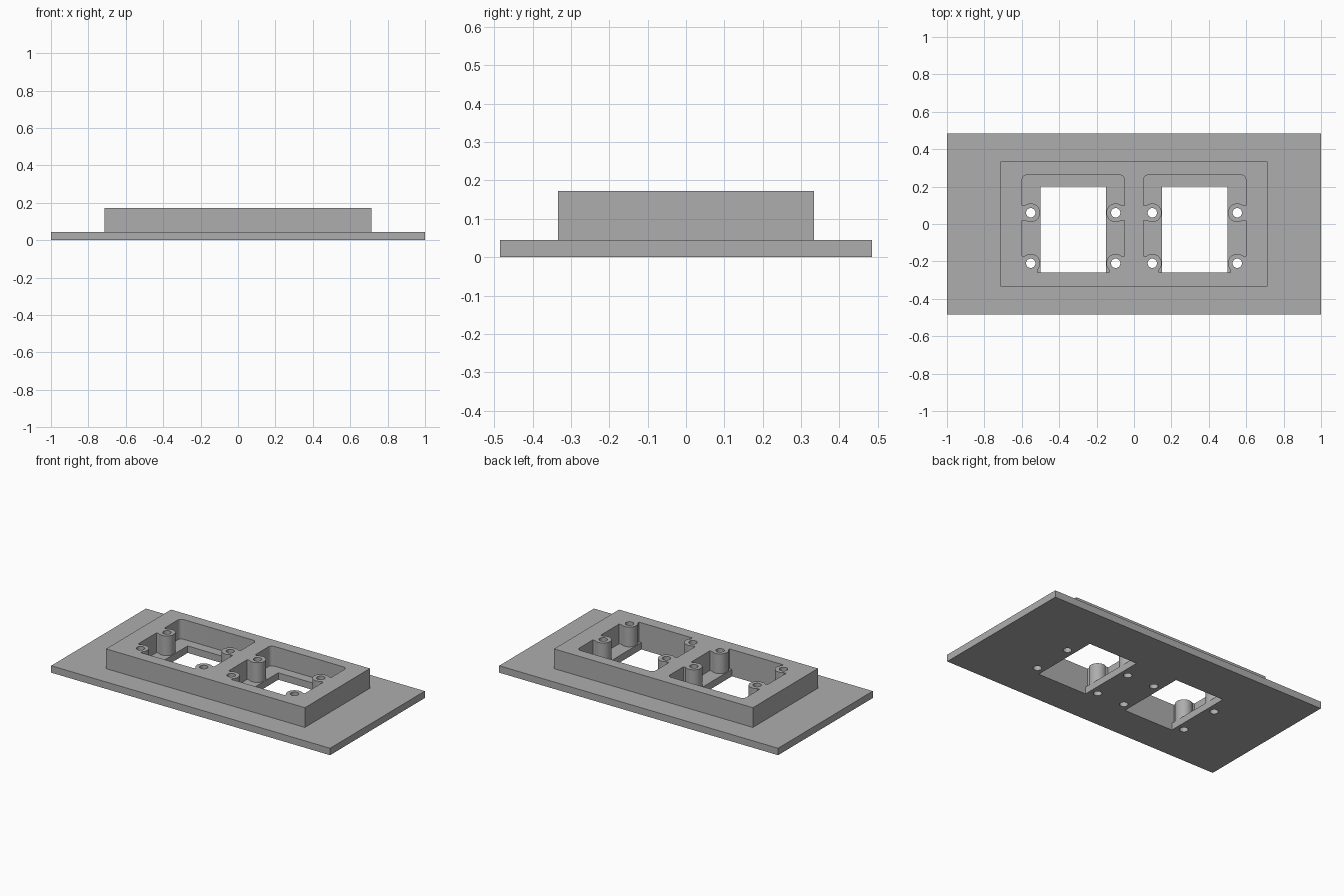
import bpy, bmesh, math

if "Cube" in bpy.data.objects:
    bpy.data.objects.remove(bpy.data.objects["Cube"])

grey = bpy.data.materials.new("plain grey")
grey.diffuse_color = (0.42, 0.42, 0.42, 1)
grey.use_nodes = True
grey.node_tree.nodes["Principled BSDF"].inputs["Base Color"].default_value = grey.diffuse_color


def prism(name, pts, z0, z1, helper=True):
    """Extrude a closed outline from z0 to z1."""
    bm = bmesh.new()
    face = bm.faces.new([bm.verts.new((x, y, z0)) for x, y in pts])
    ext = bmesh.ops.extrude_face_region(bm, geom=[face])
    for v in ext["geom"]:
        if isinstance(v, bmesh.types.BMVert):
            v.co.z = z1
    bmesh.ops.recalc_face_normals(bm, faces=bm.faces)
    me = bpy.data.meshes.new(name)
    bm.to_mesh(me)
    bm.free()
    ob = bpy.data.objects.new(name, me)
    bpy.context.collection.objects.link(ob)
    me.materials.append(grey)
    ob.hide_render = helper
    return ob


def rect(x0, x1, y0, y1):
    return [(x0, y0), (x1, y0), (x1, y1), (x0, y1)]


def circle(cx, cy, r, n=40):
    return [(cx + r * math.cos(2 * math.pi * i / n),
             cy + r * math.sin(2 * math.pi * i / n)) for i in range(n)]


def pocket_outline(x0, x1, y0, y1, r, n=6):
    """Rectangle whose two back corners are rounded."""
    pts = [(x0, y0), (x1, y0)]
    for cx, start in ((x1 - r, 0), (x0 + r, 90)):
        for i in range(n + 1):
            a = math.radians(start + 90 * i / n)
            pts.append((cx + r * math.cos(a), y1 - r + r * math.sin(a)))
    return pts


def combine(target, other, operation):
    """Apply a boolean and remove the helper."""
    mod = target.modifiers.new("bool", 'BOOLEAN')
    mod.operation, mod.solver, mod.object = operation, 'EXACT', other
    bpy.context.view_layer.update()
    deps = bpy.context.evaluated_depsgraph_get()
    me = bpy.data.meshes.new_from_object(target.evaluated_get(deps))
    target.modifiers.clear()
    target.data = me
    bpy.data.objects.remove(other)


PLATE_TOP, RIM_TOP = 0.045, 0.173
FRONT, BACK = -0.258, 0.262       # pocket ends
BOSS_Y = (0.06, -0.21)

# Base flange with the raised block on it
body = prism("mounting_plate", rect(-1, 1, -0.485, 0.485), 0, PLATE_TOP, False)
combine(body, prism("block", rect(-0.713, 0.713, -0.333, 0.333), 0.02, RIM_TOP), 'UNION')

for cx in (-0.325, 0.325):
    # Pocket, leaving the screw bosses and their webs standing
    pocket = prism("pocket_cutter", pocket_outline(cx - 0.273, cx + 0.273, FRONT, BACK, 0.025),
                   PLATE_TOP, 0.3)
    for side in (-1, 1):
        bx = cx + side * 0.227
        for by in BOSS_Y:
            combine(pocket, prism("boss", circle(bx, by, 0.05), -0.1, 0.4), 'DIFFERENCE')
            xs = sorted((bx + side * 0.03, bx + side * 0.1))
            combine(pocket, prism("web", rect(*xs, by - 0.04, by + 0.04), -0.1, 0.4), 'DIFFERENCE')
        xs = sorted((bx - side * 0.035, bx + side * 0.1))
        combine(pocket, prism("corner_web", rect(*xs, -0.3, BOSS_Y[1] - 0.035), -0.1, 0.4),
                'DIFFERENCE')
    combine(body, pocket, 'DIFFERENCE')
    # Window through the flange
    combine(body, prism("window_cutter", rect(cx - 0.176, cx + 0.176, FRONT, 0.2), -0.1, 0.1),
            'DIFFERENCE')
    # Screw holes through the bosses
    for side in (-1, 1):
        for by in BOSS_Y:
            combine(body, prism("hole_cutter", circle(cx + side * 0.227, by, 0.025, 32), -0.1, 0.4),
                    'DIFFERENCE')

# Smooth the round walls, keep the edges sharp
bpy.context.view_layer.objects.active = body
body.select_set(True)
bpy.ops.object.shade_smooth_by_angle(angle=math.radians(30))
